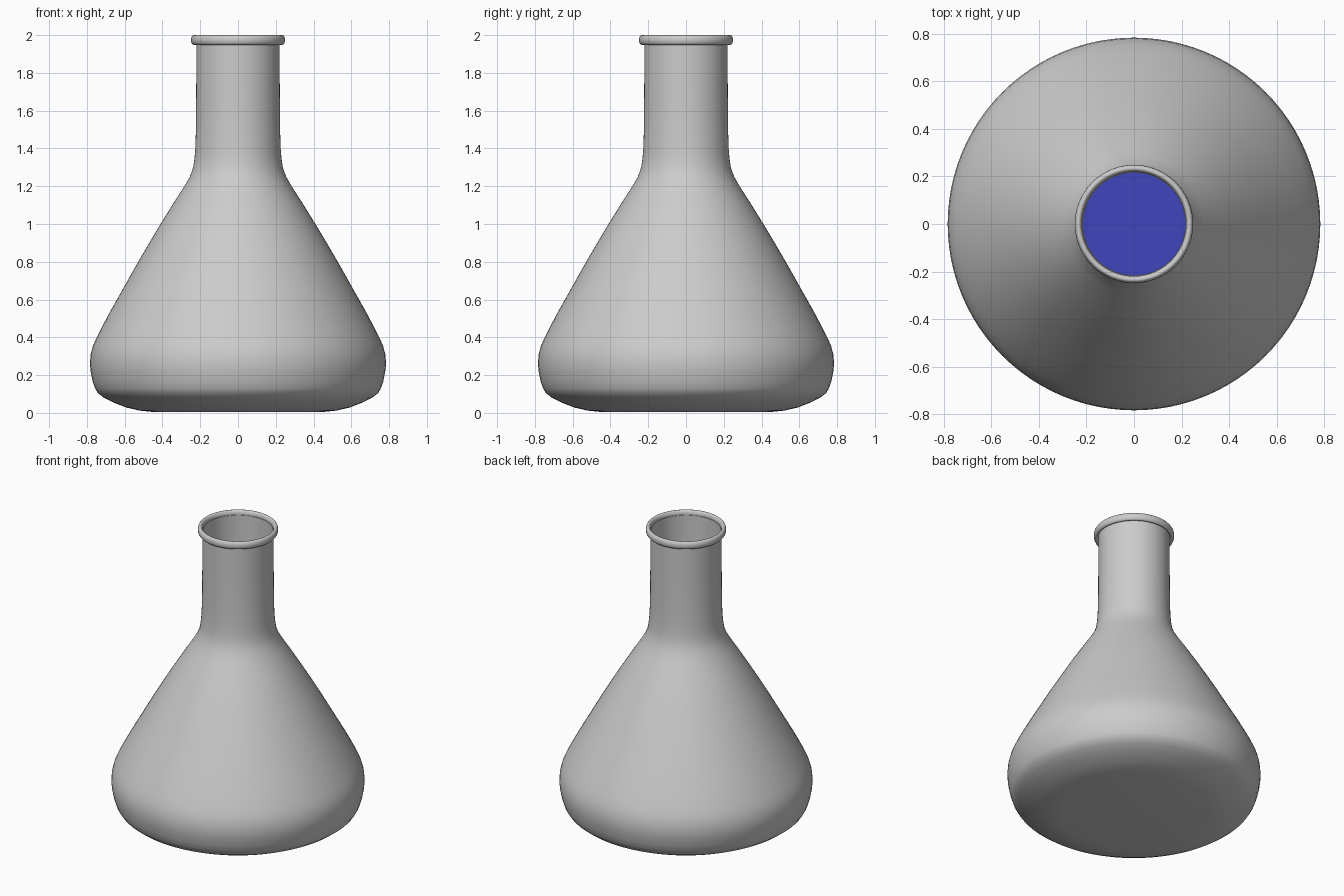
import bpy, bmesh, math

if "Cube" in bpy.data.objects:
    bpy.data.objects.remove(bpy.data.objects["Cube"])

SEGMENTS = 96


def lathe(name, profile, closed=False):
    """Revolve (radius, height) points around z."""
    bm = bmesh.new()
    verts = [bm.verts.new((r, 0, z)) for r, z in profile]
    pairs = list(zip(verts, verts[1:]))
    if closed:
        pairs.append((verts[-1], verts[0]))
    edges = [bm.edges.new(p) for p in pairs]
    bmesh.ops.spin(bm, geom=verts + edges, cent=(0, 0, 0), axis=(0, 0, 1),
                   angle=math.tau, steps=SEGMENTS)
    bmesh.ops.remove_doubles(bm, verts=bm.verts, dist=1e-5)
    bmesh.ops.recalc_face_normals(bm, faces=bm.faces)
    mesh = bpy.data.meshes.new(name)
    bm.to_mesh(mesh)
    bm.free()
    obj = bpy.data.objects.new(name, mesh)
    bpy.context.collection.objects.link(obj)
    bpy.ops.object.select_all(action='DESELECT')
    obj.select_set(True)
    bpy.context.view_layer.objects.active = obj
    bpy.ops.object.shade_smooth_by_angle(angle=math.radians(45))
    return obj


# Outer silhouette from base centre up to the mouth
base = [(0, 0.005), (0.45, 0.005), (0.52, 0.012), (0.59, 0.028), (0.66, 0.055),
        (0.71, 0.08), (0.742, 0.105), (0.757, 0.13), (0.77, 0.17),
        (0.78, 0.22), (0.784, 0.26), (0.78, 0.31), (0.768, 0.355),
        (0.748, 0.4), (0.72, 0.455), (0.675, 0.54), (0.624, 0.63)]
shoulder = [(0.54, 0.78), (0.47, 0.9), (0.41, 1.0), (0.345, 1.105),
            (0.29, 1.19), (0.255, 1.25), (0.237, 1.3)]
neck = [(0.23, 1.35), (0.225, 1.41), (0.222, 1.55), (0.221, 1.75), (0.221, 1.97)]
outer = base + shoulder + neck

# Glass flask: thin double wall, open at the top
wall = 0.005
inner = [(max(r - wall, 0), z + (wall if z < 0.1 else 0)) for r, z in outer]
lathe("flask_body", outer + inner[::-1])

# Rounded lip around the mouth
lip = [(0.234 + 0.015 * math.cos(a), 1.974 + 0.026 * math.sin(a))
       for a in (math.tau * i / 16 for i in range(16))]
lathe("mouth_lip", lip, closed=True)

# Blue liquid filling the lower part
fill = [(max(r - 0.012, 0), z + (0.012 if z < 0.1 else 0)) for r, z in base]
liquid = lathe("liquid", fill + [(0, fill[-1][1])])
blue = bpy.data.materials.new("blue_liquid")
blue.diffuse_color = (0.05, 0.06, 0.5, 1)
blue.use_nodes = True
blue.node_tree.nodes["Principled BSDF"].inputs["Base Color"].default_value = blue.diffuse_color
liquid.data.materials.append(blue)
